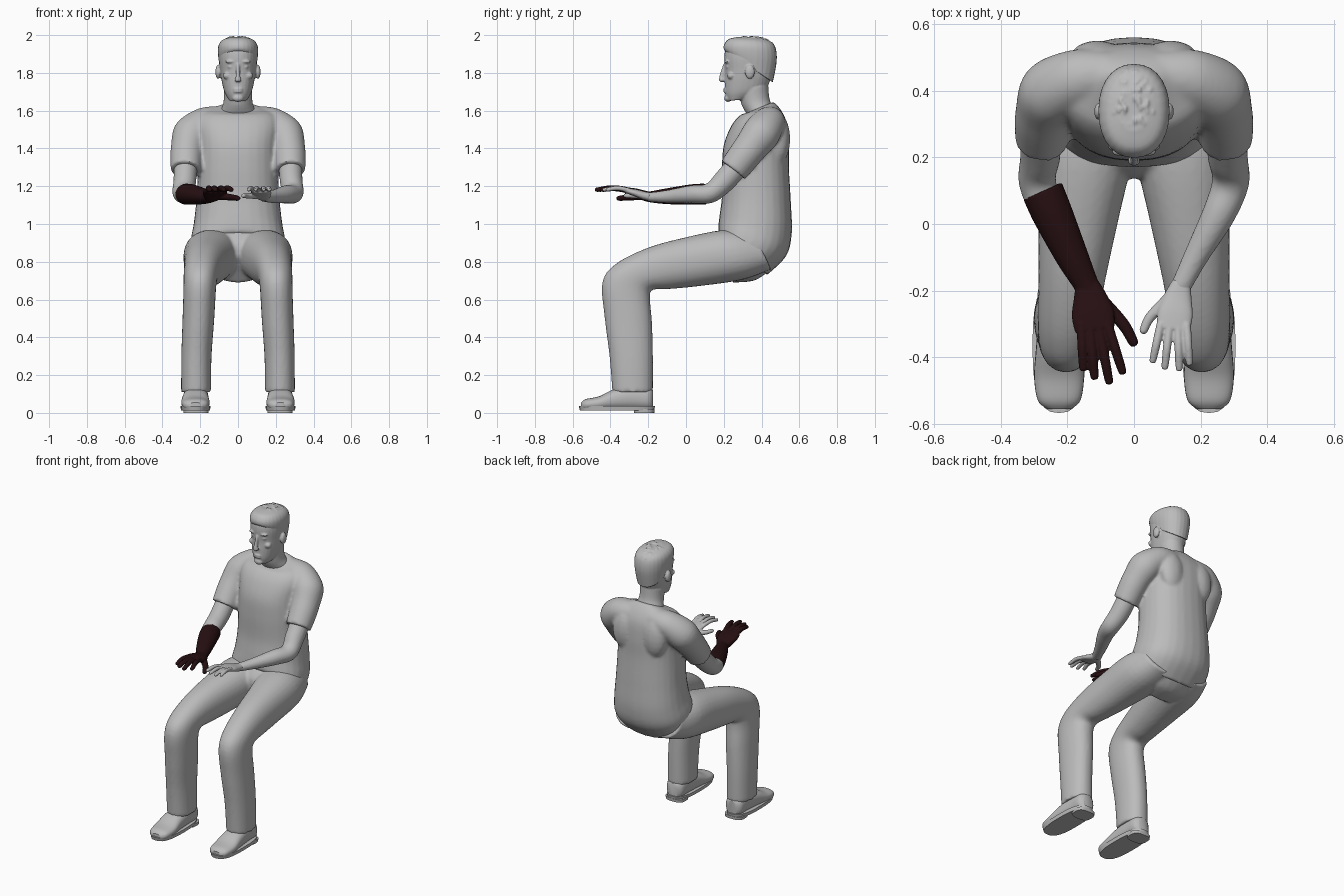
import bpy, bmesh, math, random
from mathutils import Vector, Matrix

random.seed(4)
cube = bpy.data.objects.get("Cube")
if cube:
    bpy.data.objects.remove(cube, do_unlink=True)


def material(name, rgb):
    m = bpy.data.materials.new(name)
    m.use_nodes = True
    m.diffuse_color = (*rgb, 1)
    m.node_tree.nodes["Principled BSDF"].inputs["Base Color"].default_value = (*rgb, 1)
    return m


GREY = material("plain grey", (0.5, 0.5, 0.5))
DARK = material("dark maroon", (0.02, 0.005, 0.006))


def sag(x, hw, front, back):
    """Section spanning two (y, z) points, hw wide to each side of x."""
    a, b = Vector((x, *front)), Vector((x, *back))
    return (a + b) / 2, Vector((hw, 0, 0)), (b - a) / 2


def path(points):
    """Sections across a path of (x, y, z, half width, half height)."""
    ps = [Vector(p[:3]) for p in points]
    out = []
    for i, p in enumerate(points):
        t = (ps[min(i + 1, len(ps) - 1)] - ps[max(i - 1, 0)]).normalized()
        u = t.cross(Vector((0, 0, 1))).normalized()
        out.append((ps[i], u * p[3], u.cross(t) * p[4]))
    return out


def loft(bm, rings, power=2.0, side=1, sides=28, steps=5):
    """Smooth skin through the sections, closed at both ends."""
    fine = []
    for i in range(len(rings) - 1):
        quad = [rings[max(i - 1, 0)], rings[i], rings[i + 1], rings[min(i + 2, len(rings) - 1)]]
        for k in range(steps):
            t = k / steps
            fine.append([b + (c - a) * t / 2 + (2 * a - 5 * b + 4 * c - d) * t * t / 2
                         + (3 * b - a - 3 * c + d) * t ** 3 / 2 for a, b, c, d in zip(*quad)])
    fine.append(rings[-1])
    loops = []
    for c, u, v in fine:
        loop = []
        for j in range(sides):
            a = math.tau * j / sides
            ca, sa = math.cos(a), math.sin(a)
            p = c + u * math.copysign(abs(ca) ** (2 / power), ca) \
                  + v * math.copysign(abs(sa) ** (2 / power), sa)
            loop.append(bm.verts.new((p.x * side, p.y, p.z)))
        loops.append(loop)
    faces = [bm.faces.new(loops[0]), bm.faces.new(loops[-1])]
    for p, q in zip(loops, loops[1:]):
        for j in range(sides):
            k = (j + 1) % sides
            faces.append(bm.faces.new((p[j], p[k], q[k], q[j])))
    bmesh.ops.recalc_face_normals(bm, faces=faces)


def blob(bm, c, r):
    bmesh.ops.create_uvsphere(bm, u_segments=16, v_segments=10, radius=1,
                              matrix=Matrix.Translation(c) @ Matrix.Diagonal((*r, 1)))


def finish(name, bm, mat, voxel=0, smooth=0):
    """Make the object; a voxel size fuses its overlapping pieces."""
    me = bpy.data.meshes.new(name)
    bm.to_mesh(me)
    bm.free()
    me.materials.append(mat)
    ob = bpy.data.objects.new(name, me)
    bpy.context.collection.objects.link(ob)
    bpy.ops.object.select_all(action='DESELECT')
    ob.select_set(True)
    bpy.context.view_layer.objects.active = ob
    bpy.ops.object.shade_smooth_by_angle(angle=math.radians(40))
    if voxel:
        m = ob.modifiers.new("fuse", 'REMESH')
        m.mode, m.voxel_size, m.use_smooth_shade = 'VOXEL', voxel, True
        m = ob.modifiers.new("soften", 'SMOOTH')
        m.factor, m.iterations = 0.5, smooth


# Shirt: torso, sleeves and shoulder blades
bm = bmesh.new()
loft(bm, [sag(0, .25, (.17, .96), (.43, .73)), sag(0, .25, (.172, 1.0), (.53, .83)),
          sag(0, .235, (.178, 1.05), (.56, .95)), sag(0, .22, (.19, 1.15), (.555, 1.12)),
          sag(0, .212, (.19, 1.3), (.545, 1.3)), sag(0, .21, (.2, 1.42), (.545, 1.42)),
          sag(0, .22, (.24, 1.52), (.535, 1.53)), sag(0, .19, (.285, 1.575), (.505, 1.6)),
          sag(0, .095, (.315, 1.585), (.465, 1.648))], 2.3)
for s in (1, -1):
    loft(bm, path([(.06, .45, 1.555, .07, .07), (.17, .435, 1.535, .09, .085),
                   (.245, .395, 1.475, .1, .1), (.27, .33, 1.39, .087, .088),
                   (.277, .25, 1.285, .08, .08)]), side=s)
    blob(bm, (.11 * s, .495, 1.45), (.085, .057, .13))
finish("shirt", bm, GREY, .01, 6)

# Trousers: pelvis and bent legs
bm = bmesh.new()
loft(bm, [sag(0, .235, (.19, .97), (.44, .75)), sag(0, .2, (.14, .9), (.36, .7)),
          sag(0, .12, (.14, .83), (.25, .69))])
for s in (1, -1):
    loft(bm, [sag(.12, .12, (.36, .96), (.45, .76)), sag(.14, .145, (.2, .968), (.3, .705)),
              sag(.165, .122, (0, .93), (.06, .67)), sag(.185, .102, (-.2, .875), (-.1, .655)),
              sag(.198, .09, (-.37, .79), (-.18, .65)), sag(.203, .086, (-.443, .69), (-.19, .6)),
              sag(.21, .084, (-.43, .5), (-.18, .48)), sag(.22, .08, (-.405, .3), (-.175, .3)),
              sag(.222, .079, (-.39, .11), (-.175, .11))], 2.2, s)
finish("trousers", bm, GREY, .01, 4)

# Shoes: sole, heel and upper
for s, label in ((1, "left"), (-1, "right")):
    bm = bmesh.new()
    loft(bm, [sag(.225, .076, (-.562, .012), (-.168, .012)),
              sag(.225, .08, (-.568, .036), (-.164, .036))], 2.7, s, steps=1)
    loft(bm, [sag(.222, .066, (-.275, 0), (-.168, 0)),
              sag(.222, .068, (-.275, .02), (-.166, .02))], 3, s, steps=1)
    finish(label + "_sole", bm, GREY)
    bm = bmesh.new()
    loft(bm, [sag(.225, .035, (-.556, .055), (-.556, .02)), sag(.225, .064, (-.53, .073), (-.53, .015)),
              sag(.225, .075, (-.46, .088), (-.46, .015)), sag(.225, .07, (-.38, .125), (-.38, .015)),
              sag(.222, .064, (-.27, .15), (-.27, .015)), sag(.222, .06, (-.2, .14), (-.2, .015)),
              sag(.222, .035, (-.174, .12), (-.174, .02))], 2.4, s)
    finish(label + "_shoe", bm, GREY)

# Bare arms
for s, label, end in ((1, "left", 5), (-1, "right", 4)):
    bm = bmesh.new()
    loft(bm, path([(.275, .3, 1.34, .062, .062), (.282, .2, 1.225, .06, .06),
                   (.29, .125, 1.163, .056, .053), (.255, .03, 1.157, .05, .048),
                   (.185, -.1, 1.145, .037, .034), (.135, -.2, 1.142, .03, .024)][:end + 1]), side=s)
    finish(label + "_arm", bm, GREY, .008, 4)


def hand(name, side, tips, thumb, grow, mat, cuff=None):
    """Palm with four fingers and a thumb, and a cuff if given."""
    bm = bmesh.new()
    loft(bm, path([(.142, -.175, 1.142, .028 * grow, .022 * grow),
                   (.132, -.22, 1.15, .042 * grow, .022 * grow),
                   (.124, -.27, 1.166, .053 * grow, .019 * grow),
                   (.118, -.318, 1.178, .05 * grow, .014 * grow)]), 2.4, side)
    for i, (x, y) in enumerate(tips):
        base = Vector((.08 + .026 * i, -.3 - (.008 if i in (1, 2) else 0), 1.178))
        tip = Vector((x, y, 1.182))
        mid = base.lerp(tip, .5) + Vector((0, 0, .01))
        end = base.lerp(tip, .93)
        r = .0125 * grow
        loft(bm, path([(*base, r, r), (*mid, r, r), (*end, r * .85, r * .8),
                       (*tip, r * .4, r * .4)]), side=side, sides=14)
    tip = Vector(thumb)
    start = Vector((.108, -.22, 1.148))
    mid = start.lerp(tip, .55) + Vector((-.012, 0, 0))
    r = .014 * grow
    loft(bm, path([(*start, r * 1.3, r * 1.2), (*mid, r * 1.1, r), (*start.lerp(tip, .93), r * .9, r * .8),
                   (*tip, r * .4, r * .4)]), side=side, sides=14)
    if cuff:
        loft(bm, path(cuff), side=side)
    finish(name, bm, mat, .004, 3)


hand("left_hand", 1, ((.055, -.418), (.092, -.437), (.136, -.442), (.167, -.425)),
     (.022, -.328, 1.15), 1, GREY)
hand("right_glove", -1, ((.032, -.452), (.073, -.482), (.118, -.468), (.152, -.442)),
     (-.006, -.365, 1.135), 1.2, DARK,
     [(.275, .1, 1.158, .063, .056), (.245, .03, 1.156, .061, .054), (.185, -.1, 1.147, .049, .042),
      (.14, -.19, 1.144, .037, .029), (.132, -.22, 1.15, .045, .026)])

# Head: neck, skull, ears and facial features
bm = bmesh.new()
loft(bm, [sag(0, .1, (.335, 1.56), (.47, 1.6)), sag(0, .077, (.295, 1.63), (.443, 1.66)),
          sag(0, .076, (.28, 1.7), (.435, 1.74))])
loft(bm, [sag(0, .048, (.222, 1.652), (.32, 1.66)), sag(0, .072, (.208, 1.69), (.415, 1.71)),
          sag(0, .087, (.206, 1.75), (.45, 1.77)), sag(0, .095, (.208, 1.81), (.463, 1.82)),
          sag(0, .102, (.203, 1.88), (.472, 1.88)), sag(0, .097, (.213, 1.93), (.465, 1.93)),
          sag(0, .065, (.255, 1.975), (.425, 1.97))], 2.2)
loft(bm, path([(0, .21, 1.845, .009, .012), (0, .196, 1.8, .01, .014), (0, .186, 1.768, .014, .012)]))
blob(bm, (0, .19, 1.763), (.019, .016, .012))
for z in (1.714, 1.701):
    blob(bm, (0, .211, z), (.026, .013, .007))
blob(bm, (0, .222, 1.666), (.03, .02, .02))
for s in (1, -1):
    blob(bm, (.038 * s, .217, 1.86), (.03, .014, .009))
    blob(bm, (.037 * s, .222, 1.832), (.018, .011, .009))
    blob(bm, (.055 * s, .238, 1.785), (.025, .02, .02))
    blob(bm, (.105 * s, .338, 1.805), (.015, .026, .037))
finish("head", bm, GREY, .005, 3)

# Short hair with small tufts on the crown
bm = bmesh.new()
loft(bm, [sag(0, .096, (.208, 1.915), (.46, 1.75)), sag(0, .106, (.199, 1.93), (.48, 1.86)),
          sag(0, .104, (.204, 1.955), (.475, 1.93)), sag(0, .084, (.228, 1.98), (.45, 1.965)),
          sag(0, .045, (.28, 1.991), (.4, 1.985))], 2.2)
for i in range(90):
    a, r = random.uniform(0, math.tau), math.sqrt(random.random())
    blob(bm, (.09 * r * math.cos(a), .34 + .12 * r * math.sin(a), 1.988 - .04 * r ** 3),
         (.006, .013, random.uniform(.006, .011)))
finish("hair", bm, GREY, .005, 1)
